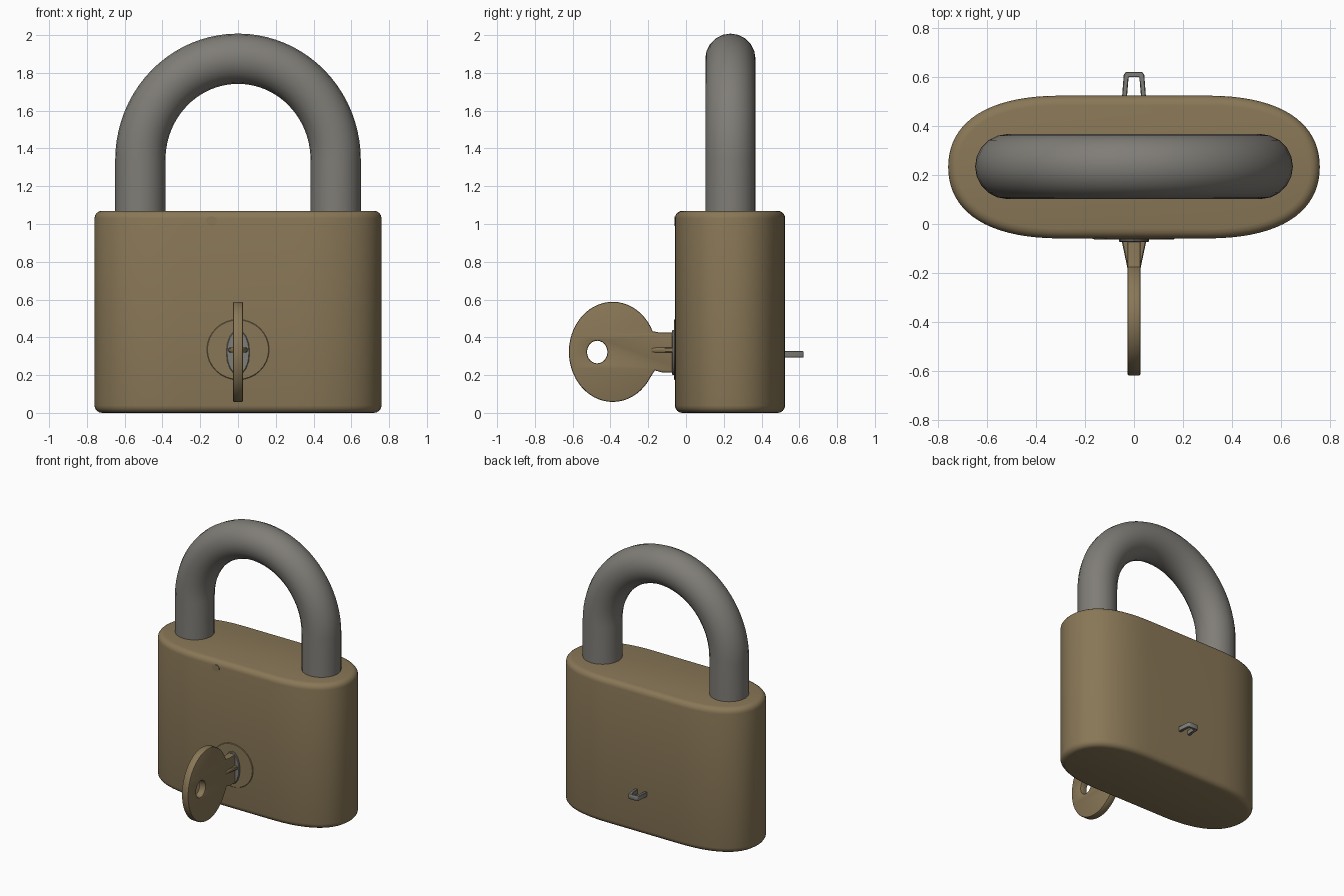
import bpy, bmesh, math
from mathutils import Matrix, Vector
from mathutils.geometry import interpolate_bezier

cube = bpy.data.objects.get("Cube")
if cube:
    bpy.data.objects.remove(cube)


def material(name, rgb):
    m = bpy.data.materials.new(name)
    m.use_nodes = True
    m.diffuse_color = (*rgb, 1)
    bsdf = m.node_tree.nodes["Principled BSDF"]
    bsdf.inputs["Base Color"].default_value = (*rgb, 1)
    bsdf.inputs["Roughness"].default_value = 0.6
    return m


brass = material("brass", (0.25, 0.185, 0.095))
steel = material("steel", (0.215, 0.205, 0.185))

CY = 0.233  # depth centre of the lock body
FRONT = CY - 0.292
BACK = CY + 0.292


def finish(ob, mat, angle=40):
    ob.data.materials.clear()
    ob.data.materials.append(mat)
    bpy.ops.object.select_all(action="DESELECT")
    ob.select_set(True)
    bpy.context.view_layer.objects.active = ob
    if ob.type == "CURVE":
        bpy.ops.object.convert(target="MESH")
        ob = bpy.context.object
        bm = bmesh.new()
        bm.from_mesh(ob.data)
        bmesh.ops.remove_doubles(bm, verts=bm.verts, dist=0.0002)
        bm.to_mesh(ob.data)
        bm.free()
    for mod in list(ob.modifiers):
        bpy.ops.object.modifier_apply(modifier=mod.name)
    bpy.ops.object.shade_smooth_by_angle(angle=math.radians(angle))
    return ob


def prism(name, outline, depth, mat, matrix=Matrix(), bevel=0.0, segments=3):
    """Extrude a flat outline along its local z."""
    bm = bmesh.new()
    face = bm.faces.new([bm.verts.new((x, y, 0)) for x, y in outline])
    top = bmesh.ops.extrude_face_region(bm, geom=[face])
    bmesh.ops.translate(bm, vec=(0, 0, depth),
                        verts=[g for g in top["geom"] if isinstance(g, bmesh.types.BMVert)])
    bmesh.ops.recalc_face_normals(bm, faces=bm.faces)
    bm.transform(matrix)
    me = bpy.data.meshes.new(name)
    bm.to_mesh(me)
    bm.free()
    ob = bpy.data.objects.new(name, me)
    bpy.context.collection.objects.link(ob)
    if bevel:
        mod = ob.modifiers.new("rounded_edges", "BEVEL")
        mod.width, mod.segments = bevel, segments
        mod.limit_method, mod.angle_limit = "ANGLE", math.radians(50)
    return finish(ob, mat)


def curve(name, dims, paths):
    cu = bpy.data.curves.new(name, "CURVE")
    cu.dimensions = dims
    for pts, closed in paths:
        sp = cu.splines.new("POLY")
        sp.points.add(len(pts) - 1)
        for p, co in zip(sp.points, pts):
            p.co = (*co, 1)
        sp.use_cyclic_u = closed
    ob = bpy.data.objects.new(name, cu)
    bpy.context.collection.objects.link(ob)
    return ob


def ellipse(rx, ry, cx=0.0, cy=0.0, n=32, start=0.0, end=2 * math.pi):
    return [(cx + rx * math.cos(start + (end - start) * i / n),
             cy + ry * math.sin(start + (end - start) * i / n)) for i in range(n)]


# Lock body: flat front and back curving into rounded ends
arc = [(p.x, p.y) for p in interpolate_bezier(
    Vector((0.3, 0.292)), Vector((0.62, 0.292)), Vector((0.76, 0.17)), Vector((0.76, 0)), 20)]
right_half = arc + [(x, -y) for x, y in reversed(arc[:-1])]
outline = right_half + [(-x, -y) for x, y in right_half]
prism("lock_body", outline, 1.07, brass, Matrix.Translation((0, CY, 0)), 0.04, 4)

# Shackle: round bar bent into an arch over two straight legs
bend = [(0.517 * math.cos(math.pi * i / 40), 0.235, 1.34 + 0.535 * math.sin(math.pi * i / 40))
        for i in range(41)]
shackle = curve("shackle", "3D", [([(0.517, 0.235, 0.95)] + bend + [(-0.517, 0.235, 0.95)], False)])
shackle.data.bevel_depth = 0.133
shackle.data.bevel_resolution = 8
shackle.data.use_fill_caps = True
finish(shackle, steel)


# Lock cylinder, keyway and pin cover on the front face
def facing(y, z, x=0.0):
    return Matrix.Translation((x, y, z)) @ Matrix.Rotation(math.pi / 2, 4, "X")


prism("lock_cylinder", ellipse(0.165, 0.16), 0.025, brass, facing(FRONT + 0.02, 0.335), 0.003, 1)
prism("keyway", ellipse(0.062, 0.12, n=16), 0.03, steel, facing(FRONT + 0.015, 0.32), 0.004, 1)
prism("pin_cover", ellipse(0.03, 0.025, n=16), 0.013, brass, facing(FRONT + 0.01, 1.015, -0.14))

# Key: oval bow with a hole, running into a straight neck
bow = ellipse(0.232, 0.265, -0.388, 0.323, 48, math.radians(24), math.radians(336))
key_outline = bow + [(-0.165, 0.225), (-0.13, 0.215), (0.0, 0.215),
                     (0.0, 0.425), (-0.14, 0.425), (-0.165, 0.43)]
hole = ellipse(0.054, 0.06, -0.47, 0.322, 24)
key = curve("key", "2D", [([(*p, 0) for p in key_outline], True),
                          ([(*p, 0) for p in hole], True)])
key.data.fill_mode = "BOTH"
key.data.extrude = 0.019
key.data.bevel_depth = 0.008
key.data.bevel_resolution = 1
key.data.offset = -0.008
key.rotation_euler = (math.pi / 2, 0, math.pi / 2)
finish(key, brass)

# Flared rib across the key neck
prism("key_rib", [(-0.055, -0.04), (-0.048, -0.08), (-0.025, -0.19),
                  (0.025, -0.19), (0.048, -0.08), (0.055, -0.04)],
      0.025, brass, Matrix.Translation((0, 0, 0.32)), 0.004, 1)

# Small staple on the back face
half = [(0.05, BACK - 0.02), (0.042, 0.61), (0.034, 0.622)]
inner = [(0.022, 0.602), (0.03, BACK - 0.02)]
staple = half + [(-x, y) for x, y in reversed(half)]
staple += [(-x, y) for x, y in reversed(inner)] + inner
prism("back_staple", staple, 0.036, steel, Matrix.Translation((0, 0, 0.292)), 0.003, 1)
